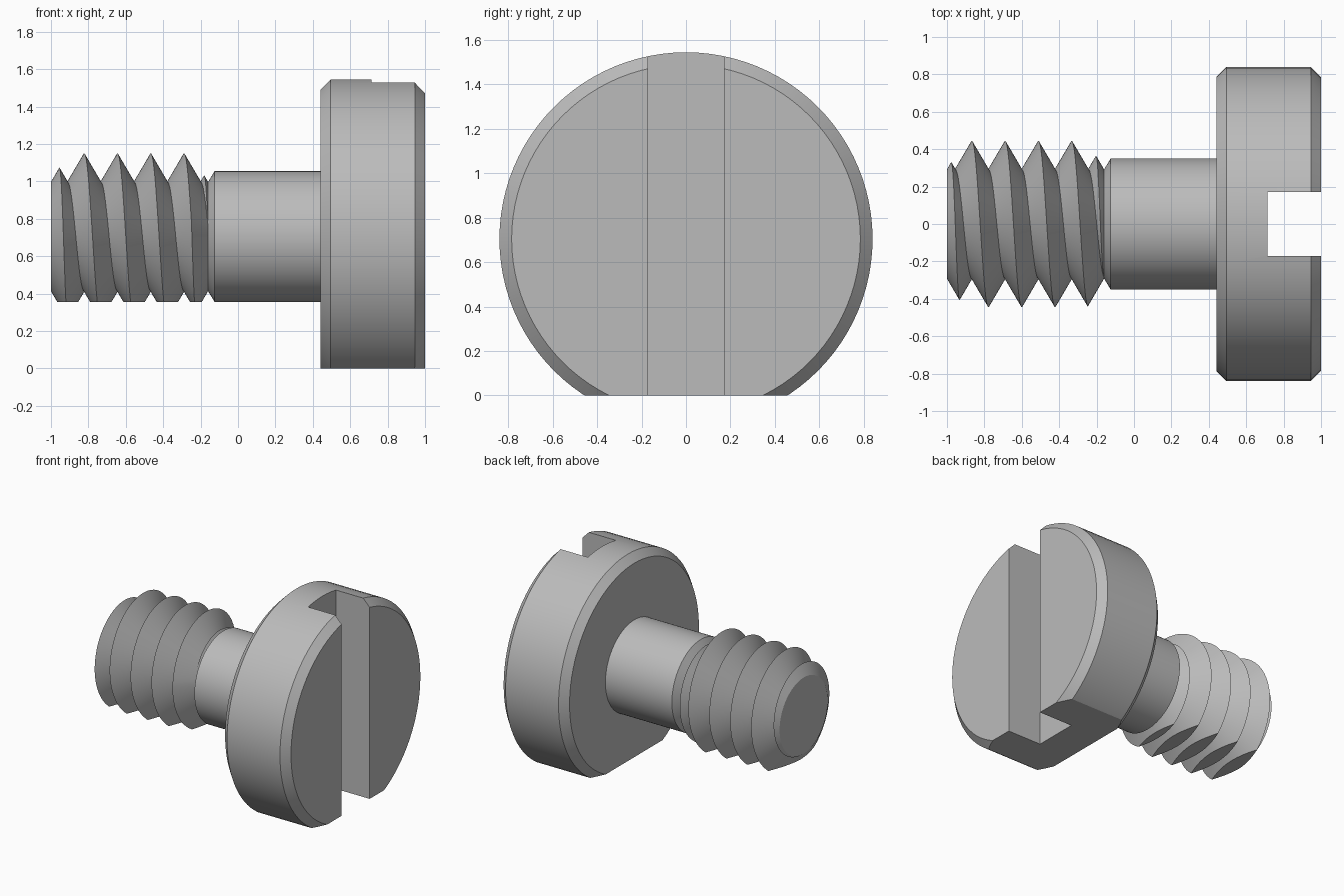
import bpy, bmesh, math
from mathutils import Vector

cube = bpy.data.objects.get("Cube")
if cube:
    bpy.data.objects.remove(cube, do_unlink=True)

AXIS_Z = 0.705          # height of the screw axis
SEGS = 96
PITCH = 0.178
CREST, ROOT = 0.445, 0.292
THREAD_START, THREAD_END = -1.0, -0.16
SLOPE = (CREST - ROOT) / (PITCH / 2)

steel = bpy.data.materials.new("steel grey")
steel.use_nodes = True
colour = (0.5, 0.5, 0.5, 1)
steel.diffuse_color = colour
steel.node_tree.nodes["Principled BSDF"].inputs["Base Color"].default_value = colour


def point(x, r, a):
    return Vector((x, r * math.cos(a), AXIS_Z + r * math.sin(a)))


def sweep(bm, profile_at):
    """Skin a lengthwise profile [(x, r), ...] around the x axis."""
    rings = []
    for j in range(SEGS + 1):
        a = 2 * math.pi * j / SEGS
        rings.append([bm.verts.new(point(x, r, a)) for x, r in profile_at(a)])
    for r0, r1 in zip(rings, rings[1:]):
        for i in range(len(r0) - 1):
            bm.faces.new((r0[i], r0[i + 1], r1[i + 1], r1[i]))
    bmesh.ops.remove_doubles(bm, verts=bm.verts, dist=0.0001)
    bmesh.ops.dissolve_degenerate(bm, edges=bm.edges, dist=0.0001)


def cap(bm, x):
    edges = [e for e in bm.edges if e.is_boundary
             and all(abs(v.co.x - x) < 0.001 for v in e.verts)]
    bmesh.ops.holes_fill(bm, edges=edges, sides=0)


def cut_flat(bm, z):
    """Slice off everything below z and close the flats."""
    cut = bmesh.ops.bisect_plane(
        bm, geom=bm.verts[:] + bm.edges[:] + bm.faces[:], dist=0.00001,
        plane_co=(0, 0, z), plane_no=(0, 0, 1), clear_inner=True)
    edges = [e for e in cut["geom_cut"] if isinstance(e, bmesh.types.BMEdge)]
    bmesh.ops.holes_fill(bm, edges=edges, sides=0)


def finish(bm, name):
    bmesh.ops.recalc_face_normals(bm, faces=bm.faces)
    mesh = bpy.data.meshes.new(name)
    bm.to_mesh(mesh)
    bm.free()
    mesh.materials.append(steel)
    obj = bpy.data.objects.new(name, mesh)
    bpy.context.collection.objects.link(obj)
    return obj


def activate(obj):
    bpy.ops.object.select_all(action='DESELECT')
    obj.select_set(True)
    bpy.context.view_layer.objects.active = obj


def smooth(obj):
    activate(obj)
    bpy.ops.object.shade_smooth_by_angle(angle=math.radians(25))


# Chamfered head with a flat underside
bm = bmesh.new()
head_profile = [(0.44, 0.785), (0.495, 0.84), (0.945, 0.84), (1.0, 0.785)]
sweep(bm, lambda a: head_profile)
cap(bm, 0.44)
cap(bm, 1.0)
cut_flat(bm, 0)
head = finish(bm, "head")

# Driver slot through the head
bm = bmesh.new()
bmesh.ops.create_cube(bm, size=1)
for v in bm.verts:
    v.co = Vector((0.915 + v.co.x * 0.4, v.co.y * 0.34, 0.8 + v.co.z * 2))
cutter = finish(bm, "slot_cutter")
cutter.hide_render = True
mod = head.modifiers.new("slot", 'BOOLEAN')
mod.operation = 'DIFFERENCE'
mod.solver = 'EXACT'
mod.object = cutter
activate(head)
bpy.ops.object.modifier_apply(modifier="slot")
bpy.data.objects.remove(cutter, do_unlink=True)
smooth(head)

# Plain shank
bm = bmesh.new()
shank_profile = [(THREAD_END, ROOT), (-0.125, 0.35), (0.44, 0.35)]
sweep(bm, lambda a: shank_profile)
smooth(finish(bm, "shank"))


# Helical thread whose crests taper off at both ends
def thread_profile(a):
    low = THREAD_START + PITCH / 2
    high = THREAD_END - PITCH / 2
    pts = []
    for k in range(-2, 7):
        xc = -0.867 + PITCH * (k + a / (2 * math.pi))
        valley = min(max(xc - PITCH / 2, THREAD_START), THREAD_END)
        peak = xc
        if xc < low:
            peak = (xc + low) / 2
        elif xc > high:
            peak = (xc + high) / 2
        r = max(ROOT, CREST - SLOPE * abs(peak - xc))
        peak = min(max(peak, THREAD_START), THREAD_END)
        pts += [(valley, ROOT), (peak, r)]
    return pts


bm = bmesh.new()
sweep(bm, thread_profile)
cap(bm, THREAD_START)
cut_flat(bm, AXIS_Z - 0.35)
smooth(finish(bm, "thread"))
